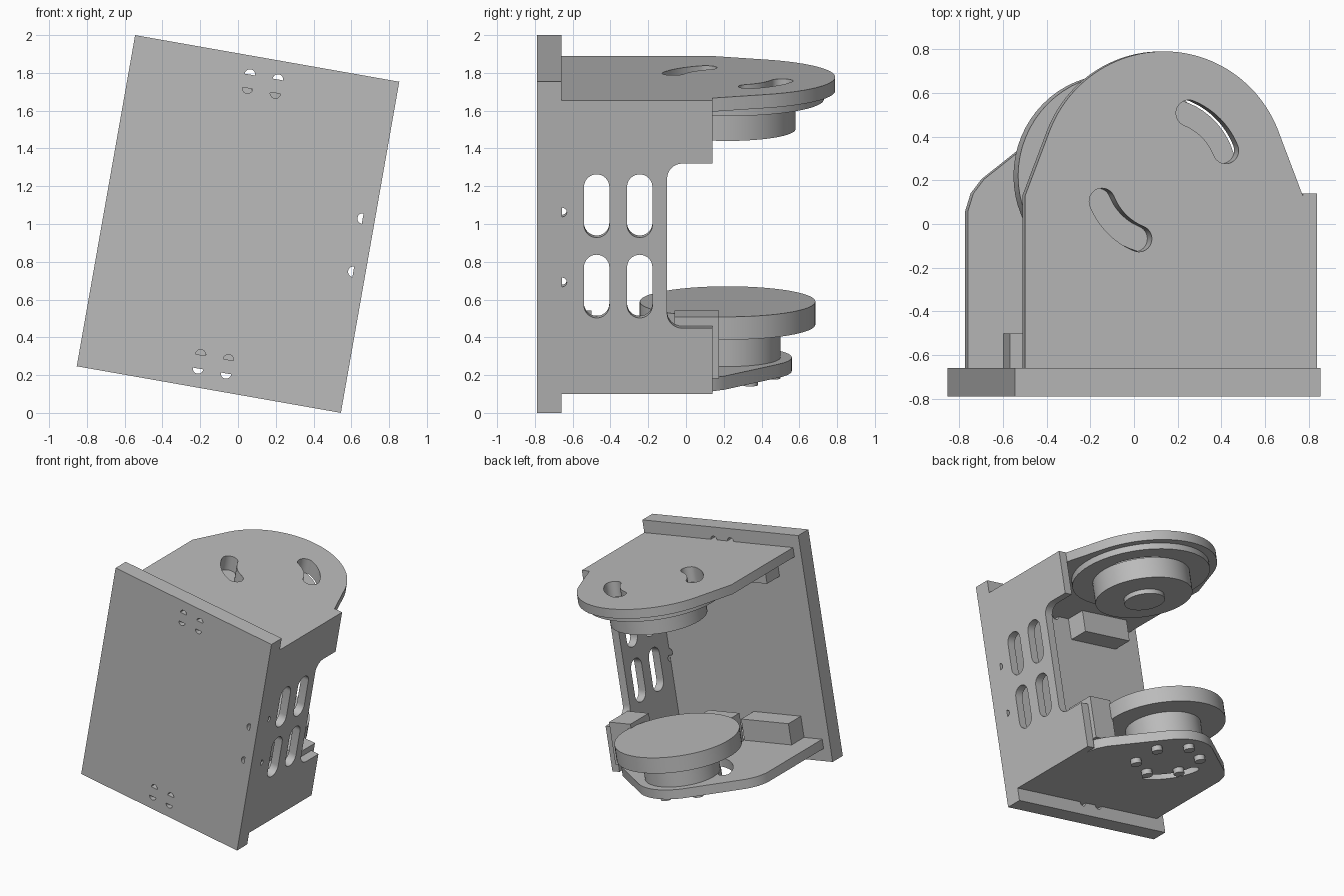
import bpy, bmesh
from math import sin, cos, radians
from mathutils import Matrix

if "Cube" in bpy.data.objects:
    bpy.data.objects.remove(bpy.data.objects["Cube"], do_unlink=True)

grey = bpy.data.materials.new("plain_grey")
grey.use_nodes = True
grey.diffuse_color = (0.5, 0.5, 0.5, 1)
grey.node_tree.nodes["Principled BSDF"].inputs["Base Color"].default_value = (0.5, 0.5, 0.5, 1)

# The whole bracket leans ten degrees to its left
LEAN = Matrix.Translation((0, 0, 1)) @ Matrix.Rotation(radians(10), 4, 'Y')
# Sketch planes: where the sketch x, y and thickness directions point
PLANES = {
    'flat': Matrix.Identity(4),
    'front': Matrix(((1, 0, 0, 0), (0, 0, 1, 0), (0, 1, 0, 0), (0, 0, 0, 1))),
    'side': Matrix(((0, 0, 1, 0), (1, 0, 0, 0), (0, 1, 0, 0), (0, 0, 0, 1))),
}


def arc(cx, cy, r, a, b, n=16):
    steps = [radians(a + (b - a) * i / n) for i in range(n + 1)]
    return [(cx + r * cos(t), cy + r * sin(t)) for t in steps]


def circle(cx, cy, r, n=64):
    return arc(cx, cy, r, 0, 360, n)[:-1]


def banana(r, a, b, w):
    """Curved slot around the pivot axis."""
    ends = [(r * cos(radians(t)), PIVOT + r * sin(radians(t))) for t in (a, b)]
    return (arc(0, PIVOT, r + w, a, b) + arc(*ends[1], w, b, b + 180)[1:-1]
            + arc(0, PIVOT, r - w, b, a) + arc(*ends[0], w, a + 180, a + 360)[1:-1])


def stadium(cx, cy, w, h):
    return arc(cx, cy + h - w, w, 0, 180) + arc(cx, cy - h + w, w, 180, 360)


def plate(name, loops, plane, lo, hi):
    """Extrude an outline with holes between two offsets."""
    cu = bpy.data.curves.new(name, 'CURVE')
    cu.dimensions = '2D'
    cu.fill_mode = 'BOTH'
    cu.extrude = (hi - lo) / 2
    for pts in loops:
        sp = cu.splines.new('POLY')
        sp.points.add(len(pts) - 1)
        for p, (x, y) in zip(sp.points, pts):
            p.co = (x, y, 0, 1)
        sp.use_cyclic_u = True
    ob = bpy.data.objects.new(name, cu)
    bpy.context.collection.objects.link(ob)
    bpy.ops.object.select_all(action='DESELECT')
    ob.select_set(True)
    bpy.context.view_layer.objects.active = ob
    bpy.ops.object.convert(target='MESH')
    ob = bpy.context.view_layer.objects.active
    me = ob.data
    me.transform(LEAN @ PLANES[plane] @ Matrix.Translation((0, 0, (lo + hi) / 2)))
    bm = bmesh.new()
    bm.from_mesh(me)
    bmesh.ops.remove_doubles(bm, verts=bm.verts, dist=1e-5)
    bmesh.ops.recalc_face_normals(bm, faces=bm.faces)
    bm.to_mesh(me)
    bm.free()
    me.materials.clear()
    me.materials.append(grey)
    bpy.ops.object.shade_smooth_by_angle(angle=radians(30))
    return ob


def disc(name, r, lo, hi, holes=()):
    return plate(name, [circle(0, PIVOT, r), *holes], 'flat', lo, hi)


def block(name, u0, u1, y0, y1, lo, hi):
    return plate(name, [[(u0, y0), (u1, y0), (u1, y1), (u0, y1)]], 'flat', lo, hi)


PIVOT = 0.22            # y of the pivot axis
W, H = 0.71, 0.89       # half size of the front plate
OUT, INN = 0.79, 0.717  # outer and inner faces of the shelves
BACK = -0.66            # rear face of the front plate
SIDE = 0.645            # inner face of the side plate

# Front plate with relief holes beside the joints
holes = []
for s in (-1, 1):
    for u in (-0.075, 0.075):
        holes.append(arc(u, s * OUT, 0.028, 0, 180 * s, 10))
        holes.append(arc(u, s * INN, 0.028, 0, -180 * s, 10))
    holes.append(arc(SIDE, s * 0.143, 0.028, 90, 270, 10))
plate("front_plate", [[(-W, -H), (W, -H), (W, H), (-W, H)], *holes], 'front', -0.79, BACK)

# Side plate: C shape with four windows and relief holes
outline = [(BACK, -OUT), (0.14, -OUT), (0.14, -0.435)]
outline += arc(-0.02, -0.355, 0.08, 270, 180, 8) + arc(-0.02, 0.37, 0.08, 180, 90, 8)
outline += [(0.14, 0.45), (0.14, OUT), (BACK, OUT)]
windows = [stadium(y, v, 0.067, 0.17) for y in (-0.473, -0.245) for v in (0.222, -0.21)]
reliefs = [arc(-0.656, s * 0.188, 0.025, -90, 90, 8) for s in (-1, 1)]
plate("side_plate", [outline, *windows, *reliefs], 'side', SIDE, W)

# Upper shelf with two curved slots
slots = [banana(0.31, a, a + 46, 0.06) for a in (22, 202)]
upper = [(-SIDE, BACK), (SIDE, BACK), (SIDE, 0.13)]
upper += arc(0, PIVOT, 0.57, 22, 158, 48) + [(-SIDE, 0.13)]
plate("upper_shelf", [upper, *slots], 'flat', INN, OUT)

# Upper pivot
disc("upper_flange", 0.51, 0.67, INN, slots)
disc("upper_hub", 0.36, 0.51, 0.67)
disc("upper_boss", 0.15, 0.475, 0.51)

# Lower shelf with one curved slot
corner = [(SIDE, 0.06), (0.62, 0.14), (0.57, 0.205)]
lower = [(-SIDE, BACK), (SIDE, BACK)] + corner
lower += arc(0, PIVOT, 0.34, 52, 128, 32) + [(-x, y) for x, y in reversed(corner)]
plate("lower_shelf", [lower, banana(0.33, 195, 255, 0.045)], 'flat', -OUT, -INN)

# Lower pivot and its ring of screws
disc("lower_hub", 0.28, -INN, -0.54)
disc("lower_turntable", 0.465, -0.54, -0.417)
for i in range(6):
    a = radians(30 + 60 * i)
    plate("screw_head", [circle(0.24 * cos(a), PIVOT + 0.24 * sin(a), 0.04, 24)],
          'flat', -0.83, -OUT)

# Joint blocks inside the corners
block("upper_joint_block", -0.48, -0.05, BACK, -0.5, 0.55, INN)
block("lower_joint_block", -0.48, -0.05, BACK, -0.5, -INN, -0.55)
block("lower_middle_block", -0.05, 0.23, -0.49, -0.2, -INN, -0.5)
block("side_joint_block", 0.45, SIDE, -0.06, 0.175, -INN, -0.385)
